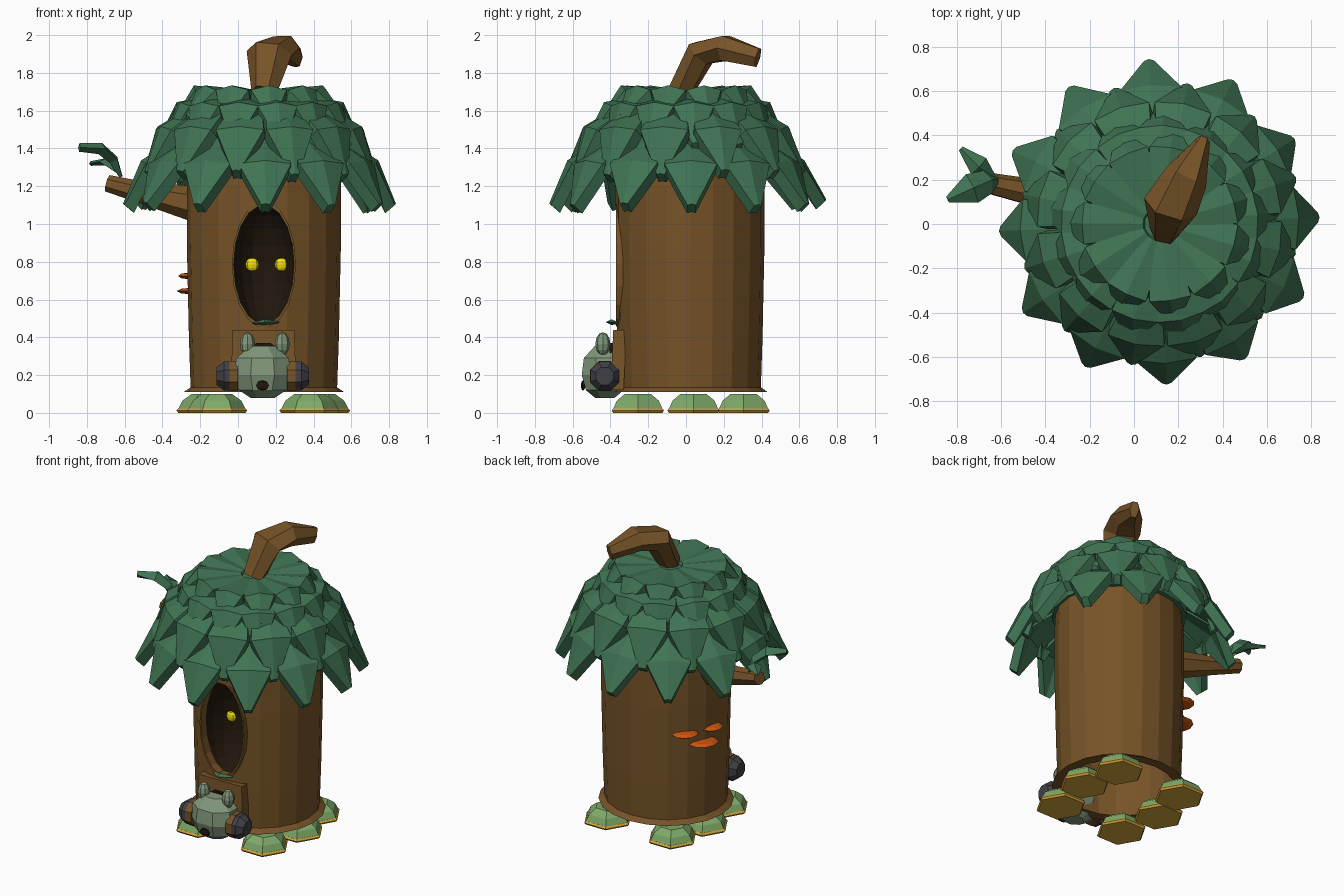
import bpy, bmesh, random
from math import sin, cos, pi, radians
from mathutils import Vector, Matrix

if "Cube" in bpy.data.objects:
    bpy.data.objects.remove(bpy.data.objects["Cube"])

random.seed(4)
CX, CY = 0.137, 0.02


def mat(name, r, g, b):
    m = bpy.data.materials.new(name)
    m.diffuse_color = [(c / 255) ** 2.2 for c in (r, g, b)] + [1]
    m.use_nodes = True
    m.node_tree.nodes["Principled BSDF"].inputs["Base Color"].default_value = m.diffuse_color
    return m


BARK = mat("bark", 118, 84, 44)
DARK = mat("dark_hollow", 38, 29, 20)
LEAF = mat("leaf_green", 66, 115, 84)
FOOT = mat("foot_green", 125, 168, 105)
GOLD = mat("gold", 210, 165, 60)
YELLOW = mat("yellow", 240, 220, 20)
ORANGE = mat("orange", 200, 85, 22)
STONE = mat("grey_green", 128, 150, 122)
METAL = mat("dark_grey", 66, 66, 72)


def finish(name, bm, m):
    bmesh.ops.recalc_face_normals(bm, faces=bm.faces)
    me = bpy.data.meshes.new(name)
    bm.to_mesh(me)
    bm.free()
    me.materials.append(m)
    ob = bpy.data.objects.new(name, me)
    bpy.context.collection.objects.link(ob)
    return ob


def skin(bm, rings, closed=False):
    """Join vertex rings with quads, closing the ends."""
    n = len(rings[0])
    pairs = list(zip(rings, rings[1:])) + ([(rings[-1], rings[0])] if closed else [])
    for a, b in pairs:
        for i in range(n):
            j = (i + 1) % n
            bm.faces.new((a[i], a[j], b[j], b[i]))
    if not closed:
        bm.faces.new(rings[0])
        bm.faces.new(rings[-1])


def lathe(name, prof, n, matrix, m, closed=False, phase=0.0):
    bm = bmesh.new()
    rings = [[bm.verts.new(matrix @ Vector((r * cos(phase + 2 * pi * i / n), r * sin(phase + 2 * pi * i / n), z)))
              for i in range(n)] for r, z in prof]
    skin(bm, rings, closed)
    return finish(name, bm, m)


def tube(name, path, radii, n, ref, m, flat):
    """Sweep along a path; flat is the height/width ratio at each point."""
    bm, rings = bmesh.new(), []
    pts = [Vector(p) for p in path]
    for k, p in enumerate(pts):
        t = (pts[min(k + 1, len(pts) - 1)] - pts[max(k - 1, 0)]).normalized()
        s = Vector(ref)
        s = (s - t * s.dot(t)).normalized()
        u = t.cross(s)
        rings.append([bm.verts.new(p + radii[k] * (s * cos(2 * pi * i / n) + u * sin(2 * pi * i / n) * flat[k]))
                      for i in range(n)])
    skin(bm, rings)
    return finish(name, bm, m)


def at(x, y, z=0):
    return Matrix.Translation((x, y, z))


def ball(name, loc, scale, m, seg=8, rings=6, rot=0.0):
    bm = bmesh.new()
    bmesh.ops.create_uvsphere(bm, u_segments=seg, v_segments=rings, radius=1)
    bmesh.ops.transform(bm, verts=bm.verts, matrix=at(*loc) @ Matrix.Rotation(rot, 4, 'Z') @ Matrix.Diagonal((*scale, 1)))
    return finish(name, bm, m)


# Hollow trunk, open at the bottom, with an oval opening in front
trunk = lathe("trunk", [(.425, .11), (.388, .135), (.397, .4), (.408, .9), (.408, 1.2), (.39, 1.55),
                        (.35, 1.55), (.365, 1.2), (.365, .9), (.36, .4), (.355, .11)],
              20, at(CX, CY) @ Matrix.Diagonal((1, .97, 1, 1)), BARK, True)
front = at(.137, -.35, .785) @ Matrix.Rotation(pi / 2, 4, 'X') @ Matrix.Diagonal((.16, .315, 1, 1))
cutter = lathe("opening_cutter", [(1.02, -.15), (1.02, .2)], 18, front, BARK)
cutter.hide_render = True
mod = trunk.modifiers.new("opening", 'BOOLEAN')
mod.operation, mod.solver, mod.object = 'DIFFERENCE', 'EXACT', cutter
bpy.context.view_layer.objects.active = trunk
bpy.ops.object.modifier_apply(modifier=mod.name)
bpy.data.objects.remove(cutter)
lathe("opening_rim", [(1, -.035), (1, .02), (1.06, .02), (1.06, -.035)], 18, front, BARK, True)

# Dark bowl behind the opening, with eyes
bm = bmesh.new()
bmesh.ops.create_uvsphere(bm, u_segments=16, v_segments=10, radius=1)
bmesh.ops.delete(bm, geom=[v for v in bm.verts if v.co.y < -.01], context='VERTS')
bmesh.ops.transform(bm, verts=bm.verts, matrix=at(.137, -.325, .785) @ Matrix.Diagonal((.165, .2, .32, 1)))
finish("hollow", bm, DARK)
for x in (.075, .23):
    ball("eye", (x, -.18, .785), (.036, .02, .036), YELLOW)

# Canopy core and overlapping leaf rings
lathe("canopy_core", [(.42, 1.33), (.42, 1.48), (.35, 1.61), (.22, 1.67), (.03, 1.70)], 16, at(CX, CY), LEAF)


def leaf(bm, ang, base, bend, tip, w, thick):
    """Pointed leaf: narrow base, wide shoulder at the bend, sharp tip."""
    rot = at(CX - .022, CY - .02) @ Matrix.Rotation(ang, 4, 'Z')
    nrm = Vector((base[1] - tip[1], 0, tip[0] - base[0])).normalized()
    top, low = [], []
    for (r, z), hw, ridge in ((base, .28, .01), (bend, .5, .025), (tip, .08, .01)):
        for s in (-1, 0, 1):
            p = Vector((r, s * hw * w, z)) + nrm * (ridge if s == 0 else 0)
            top.append(bm.verts.new(rot @ p))
            low.append(bm.verts.new(rot @ (p - nrm * thick)))
    for i in (0, 1, 3, 4):
        q = (i, i + 1, i + 4, i + 3)
        bm.faces.new([top[k] for k in q])
        bm.faces.new([low[k] for k in reversed(q)])
    edge = [0, 1, 2, 5, 8, 7, 6, 3]
    for i, j in zip(edge, edge[1:] + edge[:1]):
        bm.faces.new((top[j], top[i], low[i], low[j]))


for name, n, phase, base, bend, tip, w in (
        ("leaves_bottom", 12, -87, (.40, 1.47), (.61, 1.32), (.725, 1.11), .28),
        ("leaves_lower", 12, -72, (.32, 1.64), (.535, 1.50), (.63, 1.27), .26),
        ("leaves_upper", 13, -78, (.20, 1.68), (.43, 1.625), (.53, 1.42), .215),
        ("leaves_top", 11, -82, (.07, 1.70), (.34, 1.71), (.45, 1.56), .19)):
    bm = bmesh.new()
    for i in range(n):
        d = random.uniform(-.015, .015)
        leaf(bm, radians(phase + 360 * i / n) + d, base, bend, (tip[0] + d, tip[1] + d), w, .065)
    finish(name, bm, LEAF)

# Bent stem on top, wide in the middle and narrow at the end
tube("stem", [(.14, -.03, 1.70), (.165, .08, 1.905), (.235, .21, 1.93), (.315, .38, 1.88)],
     [.07, .125, .10, .03], 6, (1, -.2, 0), BARK, (1, .65, .75, 1.9))

# Side branch with a sprig
tube("branch", [(-.2, .07, 1.10), (-.5, .15, 1.165), (-.69, .19, 1.215)], [.10, .06, .046], 7, (0, 1, 0), BARK, (1, 1, 1))
tube("sprig_leaf_long", [(-.62, .2, 1.25), (-.66, .19, 1.34), (-.73, .16, 1.40), (-.84, .11, 1.405)],
     [.02, .055, .07, .015], 4, (.4, -.9, 0), LEAF, (.5, .5, .45, 1.5))
tube("sprig_leaf_short", [(-.63, .2, 1.27), (-.70, .26, 1.33), (-.78, .34, 1.32)],
     [.015, .05, .012], 4, (.7, .7, 0), LEAF, (.5, .4, 1))
tube("sill_leaf", [(.08, -.365, .475), (.14, -.395, .48), (.215, -.37, .48)], [.01, .03, .01], 4, (0, 1, 0), LEAF, (.5, .5, .5))

# Shelf mushrooms on the back left
for deg, z, w, out in ((142, .725, .085, .075), (171, .725, .075, .065), (160, .645, .10, .09)):
    a = radians(deg)
    ball("shelf_mushroom", (CX + .395 * cos(a), CY + .39 * sin(a), z), (out, w, .018), ORANGE, 10, 4, a)

# Six hexagonal feet with gold soles, the middle pair set wider
for s in (-1, 1):
    for y, out in ((-.255, .245), (.04, .30), (.305, .245)):
        p = at(.134 + s * out, y)
        lathe("foot", [(.15, .022), (.128, .065), (.08, .10)], 6, p, FOOT)
        lathe("foot_sole", [(.15, 0), (.16, .012), (.15, .024)], 6, p, GOLD)

# Arched door frame behind the guard, leaning back to the trunk at the top
bm = bmesh.new()
bmesh.ops.create_cube(bm, size=1)
bmesh.ops.transform(bm, verts=bm.verts, matrix=at(.135, -.365, .28) @ Matrix.Diagonal((.35, .07, .32, 1)))
for v in bm.verts:
    if v.co.z > .3:
        v.co.x = .135 + (v.co.x - .135) * .93
        v.co.y += .015
finish("door_frame", bm, BARK)
lathe("door_arch", [(.125, -.01), (.125, .015)], 10, at(.135, -.39, .25) @ Matrix.Rotation(pi / 2, 4, 'X'), DARK)

# Round guard with ears, side cups and snout
lathe("guard_body", [(.07, .08), (.135, .12), (.165, .20), (.15, .29), (.07, .355)], 8,
      at(.13, -.43) @ Matrix.Diagonal((1, .8, 1, 1)), STONE, phase=pi / 8)
for s in (-1, 1):
    ball("guard_ear", (.142 + s * .092, -.44, .365), (.04, .04, .062), STONE)
    turn = at(.13, -.43, .195) @ Matrix.Rotation(s * pi / 2, 4, 'Y')
    lathe("guard_cup_band", [(.085, .13), (.085, .175)], 8, turn, BARK, phase=pi / 8)
    lathe("guard_cup", [(.082, .17), (.082, .205), (.05, .245)], 8, turn, METAL, phase=pi / 8)
ball("guard_snout", (.13, -.545, .145), (.04, .012, .028), DARK, 6, 4)
